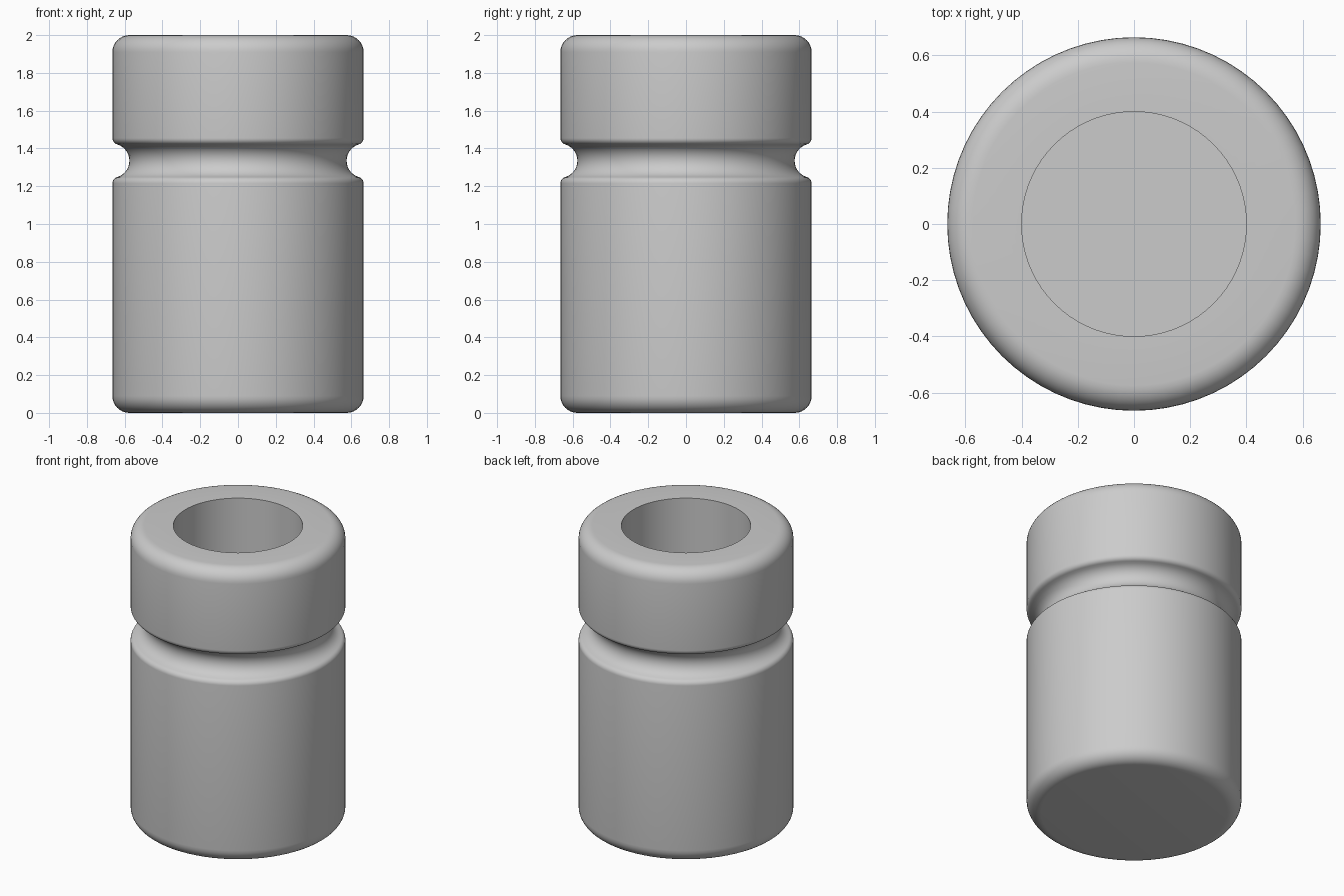
import bpy, bmesh
from math import sin, cos, pi, sqrt, atan2
from mathutils import Vector

cube = bpy.data.objects.get("Cube")
if cube:
    bpy.data.objects.remove(cube, do_unlink=True)

RADIUS, HEIGHT, EDGE = 0.665, 2.0, 0.09
BORE, BORE_FLOOR = 0.4, 0.67
GROOVE_Z, GROOVE_R, LIP_R = 1.335, 0.09, 0.035
SIDES = 72


def arc(cx, cz, r, start, end, steps):
    """Points of a circular arc in the profile plane."""
    angles = [start + (end - start) * i / steps for i in range(steps + 1)]
    return [(cx + r * cos(a), cz + r * sin(a)) for a in angles]


# Groove is tangent to a rounded lip above and below it
lip_x = RADIUS - LIP_R
lip_dz = sqrt((GROOVE_R + LIP_R) ** 2 - LIP_R ** 2)
tilt = atan2(lip_dz, LIP_R)
inner = RADIUS - EDGE

# Half profile from the base centre, up the outside and down the bore
profile = [(0, 0)]
profile += arc(inner, EDGE, EDGE, -pi / 2, 0, 8)
profile += arc(lip_x, GROOVE_Z - lip_dz, LIP_R, 0, tilt, 6)
profile += arc(RADIUS, GROOVE_Z, GROOVE_R, pi + tilt, pi - tilt, 14)[1:-1]
profile += arc(lip_x, GROOVE_Z + lip_dz, LIP_R, -tilt, 0, 6)
profile += arc(inner, HEIGHT - EDGE, EDGE, 0, pi / 2, 8)
profile += [(BORE, HEIGHT), (BORE, BORE_FLOOR), (0, BORE_FLOOR)]

# Revolve the profile
bm = bmesh.new()
verts = [bm.verts.new((x, 0, z)) for x, z in profile]
edges = [bm.edges.new(pair) for pair in zip(verts, verts[1:])]
bmesh.ops.spin(bm, geom=verts + edges, cent=Vector(), axis=Vector((0, 0, 1)),
               angle=2 * pi, steps=SIDES, use_merge=True)
bmesh.ops.remove_doubles(bm, verts=bm.verts[:], dist=0.0001)
bmesh.ops.recalc_face_normals(bm, faces=bm.faces[:])
mesh = bpy.data.meshes.new("grooved_sleeve")
bm.to_mesh(mesh)
bm.free()

sleeve = bpy.data.objects.new("grooved_sleeve", mesh)
bpy.context.collection.objects.link(sleeve)

# Plain grey finish
grey = bpy.data.materials.new("plain_grey")
grey.use_nodes = True
colour = (0.6, 0.6, 0.6, 1)
grey.diffuse_color = colour
grey.node_tree.nodes["Principled BSDF"].inputs["Base Color"].default_value = colour
mesh.materials.append(grey)

bpy.ops.object.select_all(action="DESELECT")
sleeve.select_set(True)
bpy.context.view_layer.objects.active = sleeve
bpy.ops.object.shade_smooth_by_angle()
